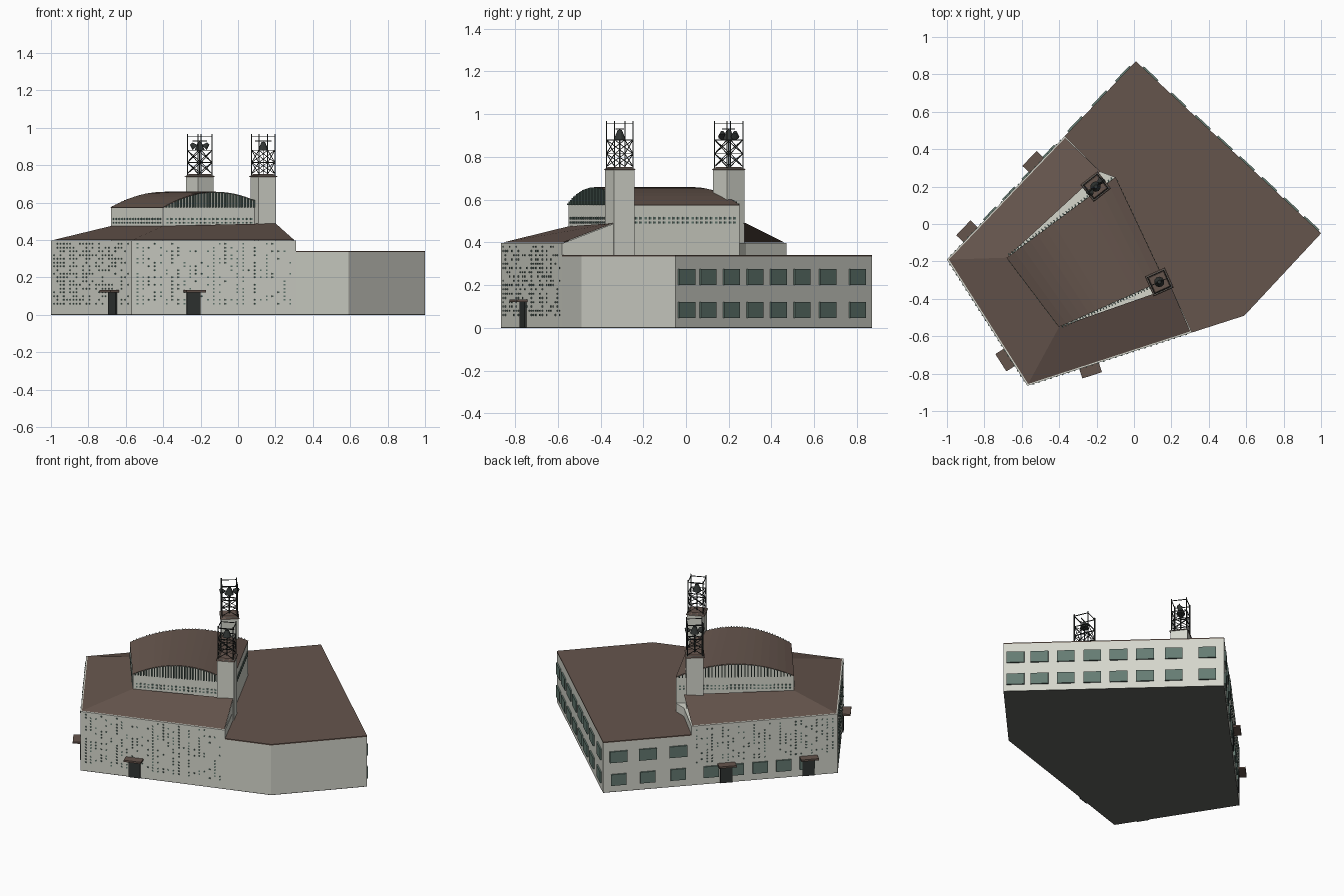
import bpy, bmesh, math, random
from mathutils import Vector, Matrix

if "Cube" in bpy.data.objects:
    bpy.data.objects.remove(bpy.data.objects["Cube"])

random.seed(4)


def mat(name, r, g, b):
    m = bpy.data.materials.new(name)
    m.diffuse_color = (r, g, b, 1)
    m.use_nodes = True
    m.node_tree.nodes["Principled BSDF"].inputs["Base Color"].default_value = m.diffuse_color
    return m


WALL = mat("pale_plaster", 0.66, 0.67, 0.60)
ROOF = mat("brown_roof", 0.13, 0.09, 0.073)
GLASS = mat("green_glass", 0.13, 0.20, 0.17)
DARK = mat("dark_metal", 0.03, 0.035, 0.033)
BASE = mat("grey_base", 0.12, 0.125, 0.11)


def finish(name, bm, m):
    me = bpy.data.meshes.new(name)
    bmesh.ops.recalc_face_normals(bm, faces=bm.faces)
    bm.to_mesh(me)
    bm.free()
    me.materials.append(m)
    ob = bpy.data.objects.new(name, me)
    bpy.context.collection.objects.link(ob)
    return ob


def prism(name, pts, z0, z1, m):
    bm = bmesh.new()
    f = bm.faces.new([bm.verts.new((x, y, z0)) for x, y in pts])
    r = bmesh.ops.extrude_face_region(bm, geom=[f])
    bmesh.ops.translate(bm, vec=(0, 0, z1 - z0),
                        verts=[v for v in r["geom"] if isinstance(v, bmesh.types.BMVert)])
    return finish(name, bm, m)


def box(bm, c, size, ang=0.0):
    M = Matrix.Translation(c) @ Matrix.Rotation(ang, 4, 'Z') @ Matrix.Diagonal((*size, 1))
    bmesh.ops.create_cube(bm, size=1, matrix=M)


def on_wall(bm, p, q, t, z, w, h, depth, out=0.0):
    """Box on the outside of wall p-q at fraction t, centred at height z."""
    d = Vector(q) - Vector(p)
    n = Vector((d.y, -d.x)).normalized()
    c = Vector(p) + d * t + n * out
    box(bm, (c.x, c.y, z), (w, depth, h), math.atan2(d.y, d.x))


def bar(bm, a, b, r):
    a, b = Vector(a), Vector(b)
    d = b - a
    M = Matrix.Translation((a + b) / 2) @ d.to_track_quat('Z', 'Y').to_matrix().to_4x4()
    bmesh.ops.create_cube(bm, size=1, matrix=M @ Matrix.Diagonal((r, r, d.length, 1)))


# Plan corners, counter-clockwise
A, B, C, D = (-1, -0.19), (-0.57, -0.865), (0.31, -0.58), (0.59, -0.49)
E, F, G = (1, -0.05), (0.01, 0.87), (-0.37, 0.47)
P, Q, R, S = (-0.68, -0.18), (-0.40, -0.55), (0.16, -0.30), (-0.10, 0.25)
R2, S2 = (0.20, -0.34), (-0.18, 0.28)

# Ground slab, low wing and its flat roof, main hall
prism("ground_slab", [A, B, C, D, E, F, G], 0, 0.004, BASE)
wing = [C, D, E, F, G, S2, S, R, R2]
prism("low_wing", wing, 0.003, 0.335, WALL)
prism("low_wing_roof", wing, 0.335, 0.342, ROOF)
prism("hall_walls", [A, B, C, R2, R, S, S2, G], 0.003, 0.398, WALL)
prism("upper_walls", [P, Q, R, S], 0.38, 0.572, WALL)

# Lean-to roof around the upper walls
bm = bmesh.new()
cen = Vector((-0.3, -0.2))
low = [bm.verts.new((*(cen + (Vector(p) - cen) * 0.985), 0.40)) for p in (G, A, B, C)]
top = [bm.verts.new((*p, z)) for p, z in ((S2, 0.49), (P, 0.475), (Q, 0.475), (R2, 0.49))]
for i in range(3):
    bm.faces.new((low[i], low[i + 1], top[i + 1], top[i]))
finish("hall_roof", bm, ROOF)

# Grey end fill of the lean-to roof beside the front tower
bm = bmesh.new()
bm.faces.new([bm.verts.new(v) for v in ((0.30, -0.572, 0.398), (0.2, -0.34, 0.398), (0.2, -0.34, 0.487))])
finish("hall_roof_end", bm, WALL)

# Barrel vault lofted between two arches
N, RISE = 14, 0.083


def arch(p, q, base, rise):
    a, b = Vector(p), Vector(q)
    return [(*a.lerp(b, i / N), base + rise * (1 - (2 * i / N - 1) ** 2)) for i in range(N + 1)]


bm = bmesh.new()
a0 = [bm.verts.new(v) for v in arch(P, S, 0.572, RISE)]
a1 = [bm.verts.new(v) for v in arch(Q, R, 0.572, RISE)]
for i in range(N):
    bm.faces.new((a0[i], a1[i], a1[i + 1], a0[i + 1]))
vault = finish("vault_roof", bm, ROOF)
mod = vault.modifiers.new("thickness", 'SOLIDIFY')
mod.thickness, mod.offset = 0.007, 0

# Arched end walls with upright fins
for name, p, q in (("front", Q, R), ("back", S, P)):
    bm = bmesh.new()
    bm.faces.new([bm.verts.new(v) for v in arch(p, q, 0.57, RISE)])
    finish(name + "_arch_wall", bm, WALL)
    bm = bmesh.new()
    for k in range(1, 36):
        t = k / 36
        h = RISE * (1 - (2 * t - 1) ** 2)
        on_wall(bm, p, q, t, 0.574 + h / 2, 0.006, h, 0.014, 0.006)
    finish(name + "_arch_fins", bm, GLASS)

# Wing windows
bm = bmesh.new()
for y in (0.0, 0.1, 0.21, 0.32, 0.43, 0.54, 0.66, 0.80):
    for z in (0.237, 0.083):
        on_wall(bm, E, F, (y + 0.05) / 0.92, z, 0.108, 0.075, 0.012, 0.003)
for i, t in enumerate((0.066, 0.19, 0.32, 0.46, 0.566, 0.67, 0.77, 0.87)):
    on_wall(bm, F, A, t, 0.083, 0.095, 0.075, 0.012, 0.003)
    if i < 3:
        on_wall(bm, F, A, t, 0.237, 0.11, 0.075, 0.012, 0.003)
finish("wing_windows", bm, GLASS)

# Scattered pinhole windows on the hall
bm = bmesh.new()
for p, q, z0 in ((A, B, 0.06), (B, C, 0.06), (G, A, 0.15)):
    L = (Vector(q) - Vector(p)).length
    n = int(L / 0.032)
    for i in range(1, n):
        density = random.uniform(0.2, 0.75)
        for j in range(17):
            z = z0 + j * 0.02
            if z < 0.39 and random.random() < density:
                on_wall(bm, p, q, i / n, z, 0.009, 0.008, 0.006, 0.001)
finish("hall_pinhole_windows", bm, GLASS)

# Bands of small windows on the upper walls
bm = bmesh.new()
for p, q in ((P, Q), (Q, R), (R, S), (S, P)):
    n = int((Vector(q) - Vector(p)).length / 0.024)
    for i in range(1, n):
        for z in (0.493, 0.513):
            on_wall(bm, p, q, i / n, z, 0.011, 0.010, 0.006, 0.001)
finish("upper_window_bands", bm, GLASS)

# Doors and canopies
doors, canopies = bmesh.new(), bmesh.new()
for p, q, t in ((A, B, 0.775), (B, C, 0.375), (F, A, 0.525), (F, A, 0.875)):
    on_wall(doors, p, q, t, 0.063, 0.075, 0.122, 0.012, 0.004)
    on_wall(canopies, p, q, t, 0.127, 0.11, 0.012, 0.055, 0.026)
finish("doors", doors, DARK)
finish("door_canopies", canopies, ROOF)


# Bell towers with open steel frames
def tower(name, x, y, ang):
    bm = bmesh.new()
    box(bm, (x, y, 0.54), (0.105, 0.105, 0.41), ang)
    finish(name + "_shaft", bm, WALL)
    bm = bmesh.new()
    M = Matrix.Translation((x, y, 0.745)) @ Matrix.Rotation(ang + math.pi / 4, 4, 'Z')
    bmesh.ops.create_cone(bm, cap_ends=True, segments=4, radius1=0.083, radius2=0.06, depth=0.014, matrix=M)
    finish(name + "_cap", bm, ROOF)

    bm = bmesh.new()
    rot = Matrix.Rotation(ang, 2)
    pts = [Vector((x, y)) + rot @ (Vector(c) * 0.047) for c in ((-1, -1), (1, -1), (1, 1), (-1, 1))]
    for i in range(4):
        a, b = pts[i], pts[(i + 1) % 4]
        bar(bm, (*a, 0.745), (*a, 0.968), 0.005)
        for z in (0.815, 0.88, 0.955):
            bar(bm, (*a, z), (*b, z), 0.004)
        for z0, z1 in ((0.755, 0.815), (0.815, 0.88)):
            bar(bm, (*a, z0), (*b, z1), 0.003)
            bar(bm, (*a, z1), (*b, z0), 0.003)
    bar(bm, (*((pts[0] + pts[3]) / 2), 0.93), (*((pts[1] + pts[2]) / 2), 0.93), 0.004)
    bar(bm, (x, y, 0.75), (x, y, 0.93), 0.005)
    finish(name + "_frame", bm, DARK)

    bm = bmesh.new()
    for r1, r2, z, d in ((0.028, 0.016, 0.896, 0.03), (0.016, 0.01, 0.918, 0.014)):
        bmesh.ops.create_cone(bm, cap_ends=True, segments=10, radius1=r1, radius2=r2, depth=d,
                              matrix=Matrix.Translation((x, y, z)))
    finish(name + "_bell", bm, DARK)


tower("front_tower", 0.135, -0.31, math.radians(24))
tower("back_tower", -0.205, 0.20, math.radians(38))

# Swung bell ends on the back tower
bm = bmesh.new()
for s in (-1, 1):
    M = Matrix.Translation((-0.205 + 0.035 * s, 0.20 + 0.03 * s, 0.905)) @ Matrix.Rotation(0.8 * s, 4, 'Y')
    bmesh.ops.create_cone(bm, cap_ends=True, segments=10, radius1=0.02, radius2=0.009, depth=0.03, matrix=M)
finish("back_tower_small_bells", bm, DARK)
